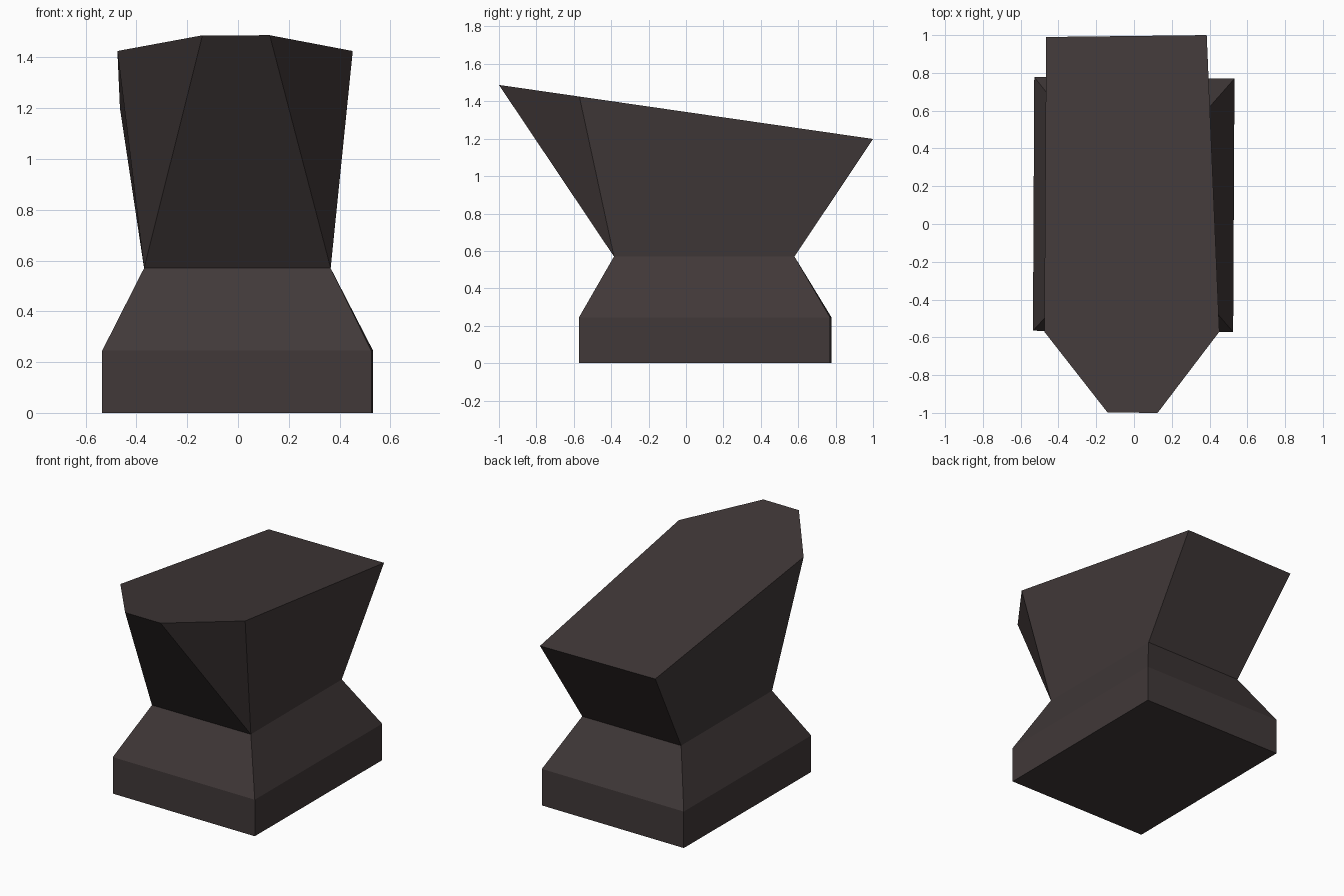
import bpy
import bmesh

if "Cube" in bpy.data.objects:
    bpy.data.objects.remove(bpy.data.objects["Cube"])

iron = bpy.data.materials.new("dark iron")
iron.diffuse_color = (0.052, 0.040, 0.040, 1)
iron.use_nodes = True
iron.node_tree.nodes["Principled BSDF"].inputs["Base Color"].default_value = iron.diffuse_color

bm = bmesh.new()


def ring(points):
    return [bm.verts.new(p) for p in points]


def bridge(lower, upper):
    """Join two four-cornered rings with quads."""
    for i in range(4):
        j = (i + 1) % 4
        bm.faces.new((lower[i], lower[j], upper[j], upper[i]))


# Corners run front left, front right, back right, back left
foot = [(-0.535, -0.565), (0.525, -0.572), (0.532, 0.77), (-0.528, 0.778)]
waist = [(-0.37, -0.385), (0.365, -0.385), (0.365, 0.58), (-0.37, 0.58)]

# Block foot and the slope up to the narrow waist
bottom = ring((x, y, 0) for x, y in foot)
shoulder = ring((x, y, 0.245) for x, y in foot)
neck = ring((x, y, 0.57) for x, y in waist)
bridge(bottom, shoulder)
bridge(shoulder, neck)
bm.faces.new(bottom[::-1])

# Sloping top plate with a tapered front horn
outline = [(-0.14, -0.998), (0.125, -1.0), (0.452, -0.57),
           (0.385, 1.0), (-0.465, 0.99), (-0.475, -0.57)]
top = ring((x, y, 1.343 - 0.1445 * y) for x, y in outline)
bm.faces.new(top)

# Flared head: horn underside, two cheeks, two sides and the heel
fl, fr, br, bl = neck
for face in ((fl, fr, top[1], top[0]),
             (fr, top[2], top[1]),
             (fl, top[0], top[5]),
             (fr, br, top[3], top[2]),
             (br, bl, top[4], top[3]),
             (bl, fl, top[5], top[4])):
    bm.faces.new(face)

bmesh.ops.recalc_face_normals(bm, faces=bm.faces)
mesh = bpy.data.meshes.new("anvil")
bm.to_mesh(mesh)
bm.free()
mesh.materials.append(iron)
bpy.context.collection.objects.link(bpy.data.objects.new("anvil", mesh))
